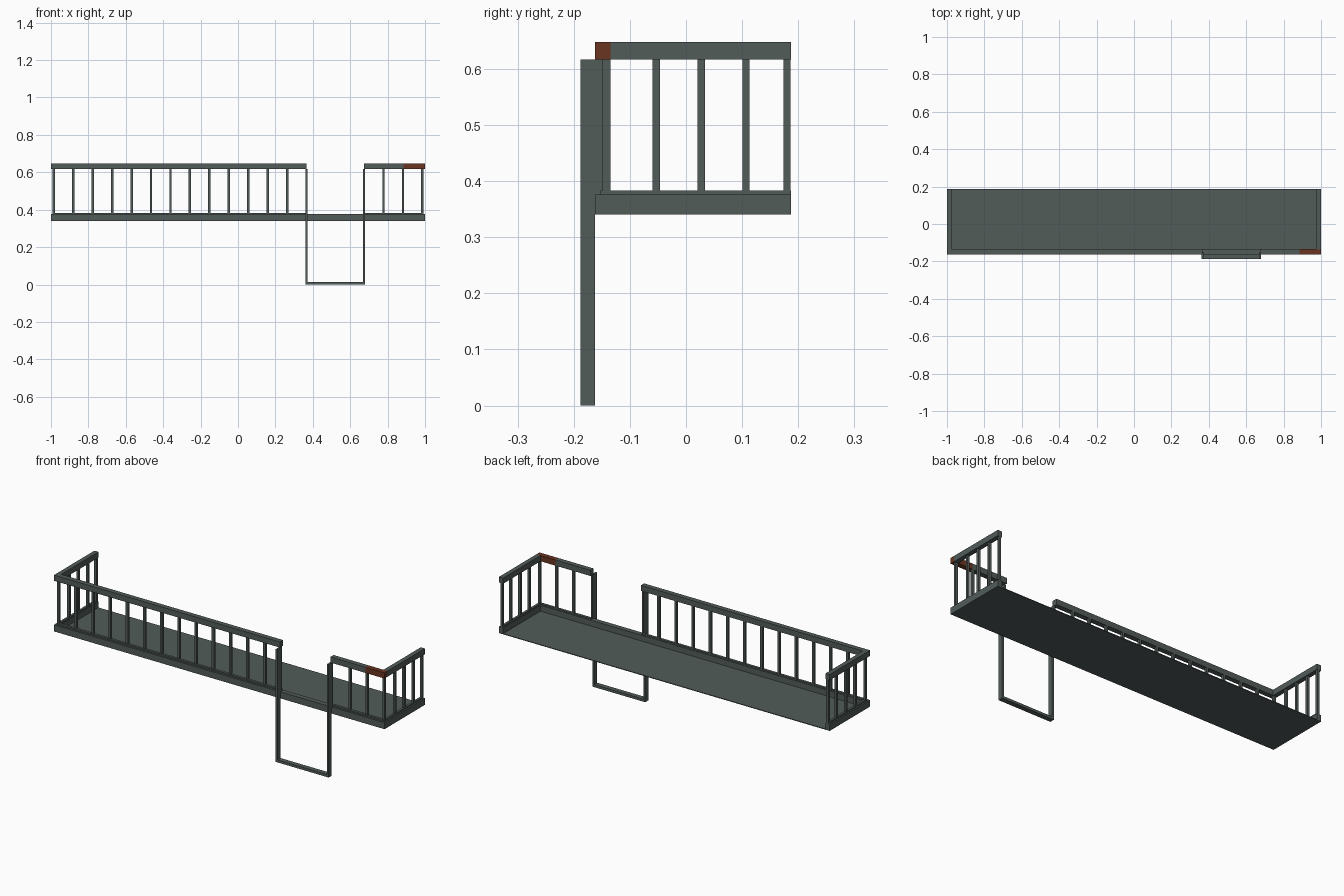
import bpy, bmesh
from mathutils import Matrix, Vector

if "Cube" in bpy.data.objects:
    bpy.data.objects.remove(bpy.data.objects["Cube"])


def material(name, rgb):
    m = bpy.data.materials.new(name)
    m.diffuse_color = (*rgb, 1)
    m.use_nodes = True
    m.node_tree.nodes["Principled BSDF"].inputs["Base Color"].default_value = m.diffuse_color
    return m


STEEL = material("grey green steel", (0.085, 0.107, 0.102))
RUST = material("rust", (0.145, 0.036, 0.015))


def boxes(name, items, mat=STEEL):
    """One object made of boxes given as (x0, x1, y0, y1, z0, z1)."""
    bm = bmesh.new()
    for x0, x1, y0, y1, z0, z1 in items:
        c = Vector(((x0 + x1) / 2, (y0 + y1) / 2, (z0 + z1) / 2))
        s = (x1 - x0, y1 - y0, z1 - z0, 1)
        bmesh.ops.create_cube(bm, size=1, matrix=Matrix.Translation(c) @ Matrix.Diagonal(s))
    me = bpy.data.meshes.new(name)
    bm.to_mesh(me)
    bm.free()
    me.materials.append(mat)
    ob = bpy.data.objects.new(name, me)
    bpy.context.collection.objects.link(ob)
    return ob


F, B = -0.162, 0.187          # front and back of the platform
FI, XI = -0.135, 0.975        # inner edges of the beams
Z0, Z1, Z2 = 0.340, 0.376, 0.383
R0, R1 = 0.617, 0.648         # handrail heights
GL, GR = 0.367, 0.673         # ladder opening

# floor plate and rim beams (open along the back)
boxes("floor_plate", [(-XI, XI, FI, B, Z0, Z0 + 0.004)])
boxes("front_beam", [(-1, 1, F, FI, Z0, Z1)])
boxes("side_beams", [(-1, -XI, FI, B, Z0, Z1), (XI, 1, FI, B, Z0, Z1)])

# narrow strips that carry the balusters
boxes("baluster_strips", [
    (-0.992, GL, -0.152, -0.138, Z1, Z2), (GR, 0.992, -0.152, -0.138, Z1, Z2),
    (-0.992, -0.979, -0.138, B, Z1, Z2), (0.979, 0.992, -0.138, B, Z1, Z2)])

# handrails, with a rusty corner
boxes("front_handrail", [(-1, GL, F, FI, R0, R1), (GR, 0.885, F, FI, R0, R1)])
boxes("side_handrails", [(-1, -XI, FI, B, R0, R1), (XI, 1, FI, B, R0, R1)])
boxes("rusty_rail_corner", [(0.885, 1, F, FI, R0, R1)], RUST)

# balusters
h = 0.0065
front_x = [-0.985 + 0.104 * i for i in range(13)] + [0.778, 0.882, 0.984]
boxes("front_balusters", [(x - h, x + h, -0.1485, FI, Z2, R0) for x in front_x])
boxes("side_balusters", [(s * 0.985 - h, s * 0.985 + h, y - h, y + h, Z2, R0)
                         for s in (-1, 1) for y in (-0.053, 0.027, 0.107, 0.180)])

# drop-down ladder frame in the opening
posts = []
for x0, x1 in ((0.360, 0.371), (0.669, 0.680)):
    posts += [(x0, x1, -0.188, F, 0, R0), (x0, x1, F, -0.1485, Z1, R0)]
boxes("ladder_posts", posts)
boxes("ladder_bottom_bar", [(0.371, 0.669, -0.188, F, 0, 0.014)])
